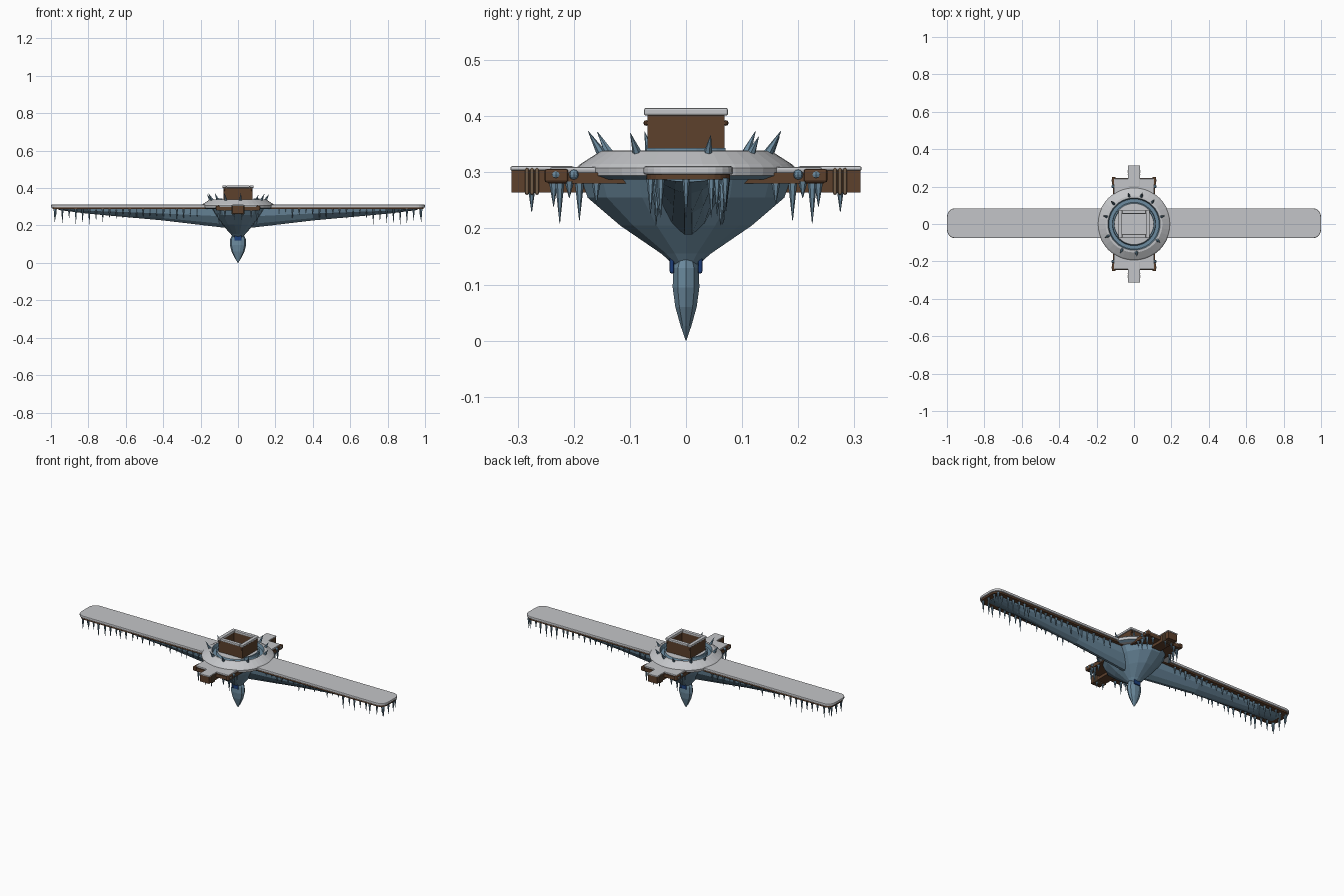
import bpy, bmesh, math, random
from mathutils import Vector, Matrix

random.seed(4)
cube = bpy.data.objects.get("Cube")
if cube:
    bpy.data.objects.remove(cube, do_unlink=True)


def material(name, rgb):
    m = bpy.data.materials.new(name)
    m.use_nodes = True
    m.diffuse_color = (*rgb, 1)
    m.node_tree.nodes["Principled BSDF"].inputs["Base Color"].default_value = (*rgb, 1)
    return m


snow = material("snow", (0.55, 0.56, 0.58))
ice = material("ice", (0.15, 0.26, 0.35))
wood = material("dark wood", (0.11, 0.052, 0.025))
rope = material("rope", (0.17, 0.11, 0.065))
blue = material("deep blue", (0.012, 0.05, 0.2))


def finish(name, bm, *mats):
    bmesh.ops.recalc_face_normals(bm, faces=bm.faces)
    me = bpy.data.meshes.new(name)
    bm.to_mesh(me)
    bm.free()
    ob = bpy.data.objects.new(name, me)
    bpy.context.collection.objects.link(ob)
    for m in mats:
        me.materials.append(m)
    return ob


def bevel(ob, width, segments=2):
    mod = ob.modifiers.new("Bevel", "BEVEL")
    mod.width, mod.segments = width, segments
    return ob


def add_box(bm, x0, x1, y0, y1, z0, z1):
    mat = Matrix.Translation(((x0 + x1) / 2, (y0 + y1) / 2, (z0 + z1) / 2))
    bmesh.ops.create_cube(bm, size=1, matrix=mat @ Matrix.Diagonal((x1 - x0, y1 - y0, z1 - z0, 1)))


def box(name, mat, *bounds):
    bm = bmesh.new()
    add_box(bm, *bounds)
    return finish(name, bm, mat)


def loft(name, rings, *mats, rule=None):
    """Skin a list of equally long point rings and cap both ends."""
    bm = bmesh.new()
    loops = [[bm.verts.new(p) for p in ring] for ring in rings]
    n = len(loops[0])
    for k, (a, b) in enumerate(zip(loops, loops[1:])):
        for i in range(n):
            f = bm.faces.new((a[i], a[(i + 1) % n], b[(i + 1) % n], b[i]))
            f.material_index = rule[k] if rule else 0
    bm.faces.new(loops[0])
    bm.faces.new(loops[-1])
    return finish(name, bm, *mats)


def ellipse(rx, ry, z, n):
    return [(rx * math.cos(math.tau * i / n), ry * math.sin(math.tau * i / n), z) for i in range(n)]


def add_spike(bm, base, direction, length, radius):
    d = Vector(direction).normalized()
    rot = d.to_track_quat("Z", "Y").to_matrix().to_4x4()
    mat = Matrix.Translation(Vector(base) + d * length / 2) @ rot
    bmesh.ops.create_cone(bm, cap_ends=True, segments=6, radius1=radius, radius2=0.0005,
                          depth=length, matrix=mat)


def rounded_plank(name, mat, hx, hy, r, z0, z1):
    pts = []
    for q, (sx, sy) in enumerate(((1, 1), (-1, 1), (-1, -1), (1, -1))):
        for k in range(6):
            a = (q + k / 5) * math.pi / 2
            pts.append((sx * (hx - r) + r * math.cos(a), sy * (hy - r) + r * math.sin(a) + 0.004))
    return loft(name, [[(x, y, z) for x, y in pts] for z in (z0, z1)], mat)


# Long wing planks with a snow cover
rounded_plank("wing_plank", wood, 0.993, 0.074, 0.04, 0.287, 0.297)
bevel(rounded_plank("wing_snow", snow, 1, 0.08, 0.045, 0.296, 0.311), 0.004)

# Tapering ice keel under the wings
keel = []
for x, depth in ((-0.96, 0.006), (-0.8, 0.026), (-0.4, 0.062), (-0.08, 0.1),
                 (0.08, 0.1), (0.4, 0.062), (0.8, 0.026), (0.96, 0.006)):
    half = 0.046 + 0.012 * (1 - abs(x))
    section = ((-1, 0), (-0.9, 0.4), (-0.5, 0.8), (-0.12, 1), (0.12, 1), (0.5, 0.8), (0.9, 0.4), (1, 0))
    keel.append([(x, half * u + 0.004, 0.289 - depth * v) for u, v in section])
loft("ice_keel", keel, ice)

# Central ice body and hanging pendant
loft("ice_body", [ellipse(rx, ry, z, 14) for rx, ry, z in
                  ((0.025, 0.022, 0.135), (0.04, 0.045, 0.155), (0.085, 0.12, 0.205),
                   (0.125, 0.18, 0.255), (0.15, 0.193, 0.295))], ice)
loft("ice_pendant", [ellipse(0.043 * r, 0.025 * r, z, 10) for r, z in
                     ((0.02, 0), (0.4, 0.026), (0.8, 0.06), (1, 0.095), (0.96, 0.13), (0.6, 0.155), (0.3, 0.166))], ice)
for s in (-1, 1):
    bevel(box("blue_clasp", blue, -0.02, 0.02, 0.025 * s - 0.004, 0.025 * s + 0.004, 0.12, 0.172), 0.003)

# Round deck: snow rim, ice channel and snow middle
deck = ((0.178, 0.287, 1), (0.193, 0.294, 0), (0.195, 0.308, 0), (0.188, 0.315, 0), (0.152, 0.338, 0),
        (0.14, 0.339, 1), (0.134, 0.32, 1), (0.116, 0.32, 1), (0.11, 0.333, 0), (0.05, 0.335, 0))
loft("round_deck", [ellipse(r, r, z, 40) for r, z, _ in deck], snow, ice, rule=[k for _, _, k in deck])

# Curved ice rails on both sides of the crate
for s in (-1, 1):
    rings = []
    for i in range(9):
        a = math.radians(-38 + i * 9.5)
        rings.append([(s * r * math.cos(a), r * math.sin(a), z)
                      for r, z in ((0.104, 0.33), (0.116, 0.33), (0.114, 0.343), (0.106, 0.343))])
    loft("ice_rail", rings, ice)


# Hollow crate with a snowy edge
def frame(name, mat, hx, hy, t, z0, z1):
    bm = bmesh.new()
    for s in (-1, 1):
        xs, ys = sorted((s * hx, s * (hx - t))), sorted((s * hy, s * (hy - t)))
        add_box(bm, *xs, -hy, hy, z0, z1)
        add_box(bm, -hx + t, hx - t, *ys, z0, z1)
    return finish(name, bm, mat)


frame("crate_walls", wood, 0.078, 0.069, 0.012, 0.32, 0.404)
bevel(frame("crate_snow_edge", snow, 0.084, 0.075, 0.021, 0.401, 0.415), 0.004)
box("crate_snow_floor", snow, -0.067, 0.067, -0.058, 0.058, 0.33, 0.345)
bm = bmesh.new()
for sx in (-1, 1):
    for sy in (-1, 1):
        bmesh.ops.create_uvsphere(bm, u_segments=8, v_segments=5, radius=0.005,
                                  matrix=Matrix.Translation((sx * 0.074, sy * 0.071, 0.388)))
finish("crate_studs", bm, wood)

# Front and back platforms with log ends, ropes and ice knobs
for s in (-1, 1):
    def span(a, b):
        return sorted((s * a, s * b))
    bevel(box("platform_snow", snow, -0.108, 0.108, *span(0.1, 0.242), 0.299, 0.31), 0.004)
    box("platform_boards", wood, -0.113, 0.113, *span(0.1, 0.246), 0.28, 0.3)
    box("log_beam", wood, -0.029, 0.029, *span(0.15, 0.311), 0.264, 0.305)
    bevel(box("log_snow", snow, -0.032, 0.032, *span(0.2, 0.313), 0.303, 0.311), 0.003)
    for k in range(3):
        y = 0.262 + k * 0.009
        bevel(box("rope_wrap", rope, -0.034, 0.034, *span(y, y + 0.007), 0.26, 0.308), 0.003)
    bm = bmesh.new()
    for sx in (-1, 1):
        for y in (0.2, 0.232):
            bmesh.ops.create_uvsphere(bm, u_segments=8, v_segments=6, radius=0.009,
                                      matrix=Matrix.Translation((sx * 0.112, s * y, 0.296)))
    finish("ice_knobs", bm, ice)
    for sx in (-1, 1):
        xs = sorted((sx * 0.098, sx * 0.118))
        bevel(box("side_bracket", wood, *xs, *span(0.21, 0.252), 0.282, 0.306), 0.004)

# Hanging icicles along the wing edges and platforms
bm = bmesh.new()
for sx in (-1, 1):
    for sy in (-1, 1):
        for i in range(22):
            x = 0.975 - i * 0.036
            length = random.uniform(0.05, 0.085) if i < 8 else random.uniform(0.025, 0.06)
            y = sy * random.uniform(0.05, 0.068) + 0.004
            add_spike(bm, (sx * x, y, 0.29), (0, 0, -1), length, 0.0075)
        for x, y, length in ((0.1, 0.225, 0.075), (0.105, 0.19, 0.07), (0.07, 0.236, 0.045),
                             (0.02, 0.275, 0.055), (0.105, 0.16, 0.04), (0.108, 0.208, 0.03)):
            add_spike(bm, (sx * x, sy * y, 0.284), (0, 0, -1), length, 0.0085)
    for y in (-0.045, 0, 0.045):
        add_spike(bm, (sx * 0.98, y, 0.29), (0, 0, -1), 0.07, 0.007)
finish("icicles", bm, ice)

# Ice spikes leaning outwards around the deck
bm = bmesh.new()
for angle in (15, 50, 75, 100, 135, 165, 205, 245, 275, 325):
    a = math.radians(angle)
    out = Vector((math.cos(a), math.sin(a), 0))
    add_spike(bm, out * 0.146 + Vector((0, 0, 0.325)), out * 0.6 + Vector((0, 0, 1)),
              random.uniform(0.045, 0.058), 0.0105)
finish("deck_spikes", bm, ice)
